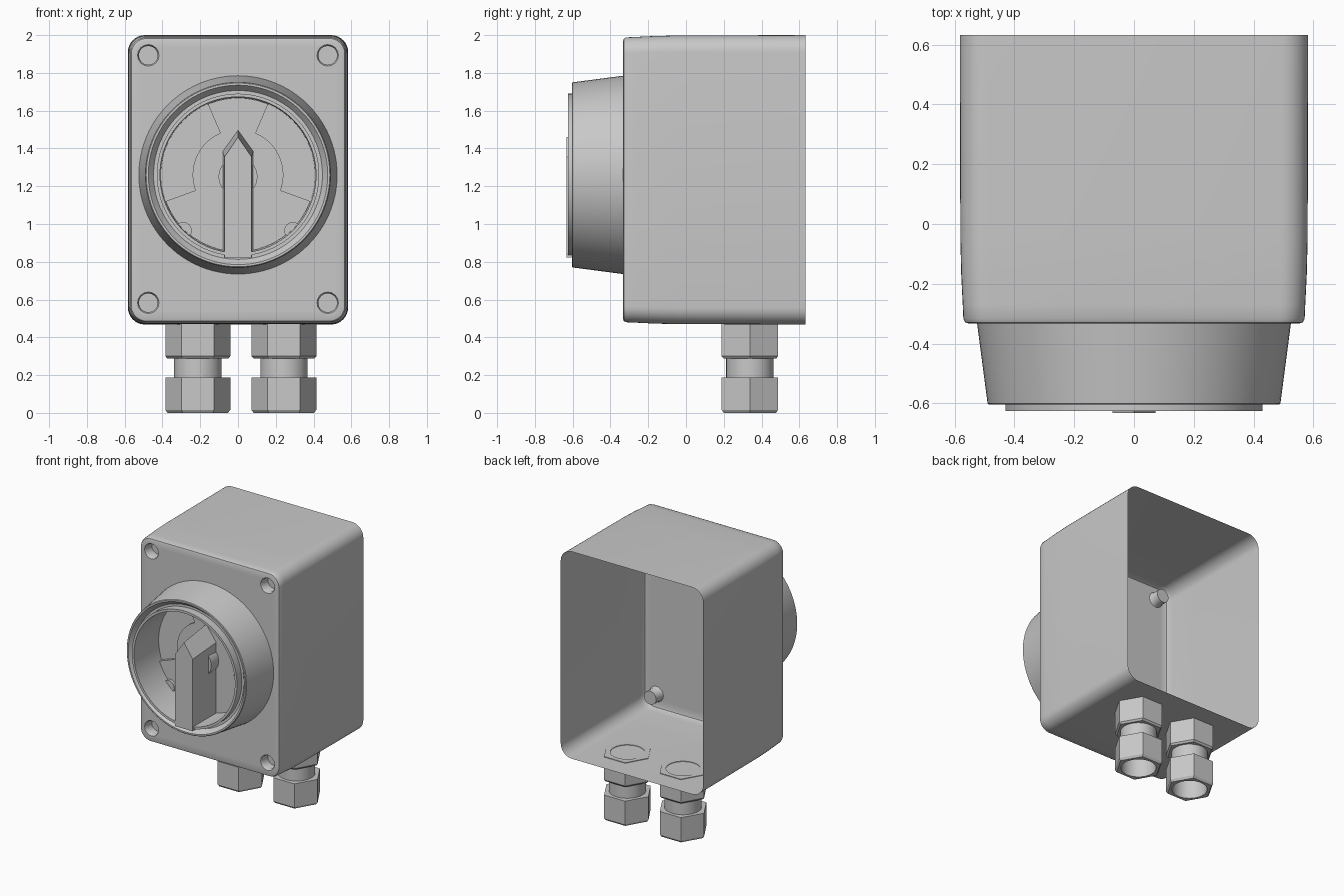
import bpy
import bmesh
from math import sin, cos, pi, radians

cube = bpy.data.objects.get("Cube")
if cube:
    bpy.data.objects.remove(cube, do_unlink=True)

grey = bpy.data.materials.new("plain grey")
grey.use_nodes = True
grey.diffuse_color = (0.58, 0.58, 0.58, 1)
grey.node_tree.nodes["Principled BSDF"].inputs["Base Color"].default_value = grey.diffuse_color

SEG = 48
DIAL_Z = 1.26


def finish(bm, name, location=(0, 0, 0)):
    """Clean the mesh, mark sharp edges and add it to the scene."""
    bmesh.ops.remove_doubles(bm, verts=bm.verts, dist=1e-5)
    bmesh.ops.recalc_face_normals(bm, faces=bm.faces)
    for f in bm.faces:
        f.smooth = True
    for e in bm.edges:
        e.smooth = len(e.link_faces) == 2 and e.calc_face_angle() < radians(30)
    mesh = bpy.data.meshes.new(name)
    bm.to_mesh(mesh)
    bm.free()
    mesh.materials.append(grey)
    obj = bpy.data.objects.new(name, mesh)
    obj.location = location
    bpy.context.collection.objects.link(obj)
    return obj


def loft(bm, rings, cap_end=False):
    """Skin a list of closed point loops; returns the vertex loops."""
    loops = [[bm.verts.new(p) for p in ring] for ring in rings]
    for a, b in zip(loops, loops[1:]):
        n = len(a)
        for i in range(n):
            j = (i + 1) % n
            bm.faces.new((a[i], a[j], b[j], b[i]))
    if cap_end:
        bm.faces.new(loops[-1])
    return loops


def circle_y(r, y, x=0, z=0, n=SEG):
    return [(x + r * cos(2 * pi * i / n), y, z + r * sin(2 * pi * i / n)) for i in range(n)]


def circle_z(r, z):
    return [(r * cos(2 * pi * i / SEG), r * sin(2 * pi * i / SEG), z) for i in range(SEG)]


def hexagon_z(r, z):
    """Hexagon with subdivided sides, corners along x."""
    pts = []
    for i in range(SEG):
        t = 2 * pi * i / SEG
        k = r * cos(pi / 6) / cos(t % (pi / 3) - pi / 6)
        pts.append((k * cos(t), k * sin(t), z))
    return pts


def rounded_rect(inset, y, steps=8):
    w, bottom, top, rad = 0.583 - inset, 0.468 + inset, 2.0 - inset, 0.09 - inset * 0.5
    corners = [(w - rad, top - rad), (rad - w, top - rad),
               (rad - w, bottom + rad), (w - rad, bottom + rad)]
    pts = []
    for q, (cx, cz) in enumerate(corners):
        for s in range(steps + 1):
            t = (q + s / steps) * pi / 2
            pts.append((cx + rad * cos(t), y, cz + rad * sin(t)))
    return pts


def prism_y(name, base, base_y, front, front_y):
    """Solid between two matching outlines given as (x, z) points."""
    bm = bmesh.new()
    loops = loft(bm, [[(x, base_y, z) for x, z in base],
                      [(x, front_y, z) for x, z in front]], cap_end=True)
    bm.faces.new(loops[0])
    return finish(bm, name)


# Enclosure: thin shell, open at the back, with four blind screw pockets
FRONT = -0.333
bm = bmesh.new()
shell = [(0, 0.632), (0.002, -0.05), (0.005, -0.17), (0.01, -0.27),
         (0.012, -0.316), (0.018, -0.329), (0.03, FRONT)]
borders = [loft(bm, [rounded_rect(i, y) for i, y in shell])[-1]]
for x in (-0.475, 0.475):
    for z in (0.583, 1.893):
        pocket = [circle_y(0.057, FRONT, x, z, 16), circle_y(0.05, FRONT + 0.012, x, z, 16),
                  circle_y(0.05, FRONT + 0.075, x, z, 16)]
        borders.append(loft(bm, pocket, cap_end=True)[0])
edges = [bm.edges.get((b[i - 1], b[i])) for b in borders for i in range(len(b))]
bmesh.ops.triangle_fill(bm, use_beauty=True, use_dissolve=False, edges=edges, normal=(0, -1, 0))
finish(bm, "enclosure")

# Dial housing: tapered collar, groove, raised ring and deep round recess
bm = bmesh.new()
dial = [(0.525, FRONT), (0.49, -0.6), (0.486, -0.604), (0.475, -0.604), (0.447, -0.57),
        (0.43, -0.57), (0.43, -0.626), (0.413, -0.626), (0.408, -0.345)]
loft(bm, [circle_y(r, y, n=96) for r, y in dial], cap_end=True)
finish(bm, "dial_housing", (0, 0, DIAL_Z))


# Raised dial plate leaving a lower sector, hub and top wedge
def arc(r, start, end, n=20):
    return [(r * cos(radians(start + (end - start) * i / n)),
             DIAL_Z + r * sin(radians(start + (end - start) * i / n))) for i in range(n + 1)]


outline = (arc(0.407, 200, 340) + arc(0.24, -20, 67)
           + arc(0.407, 67, 113) + arc(0.24, 113, 200))
prism_y("dial_plate", outline, -0.344, outline, -0.372)

# Hub behind the handle and the two small stops beside the ring
for name, r, x, z, y in (("handle_hub", 0.103, 0, 1.25, -0.46),
                         ("right_stop", 0.045, -0.29, 0.965, -0.395),
                         ("left_stop", 0.045, 0.29, 0.965, -0.395)):
    bm = bmesh.new()
    loft(bm, [circle_y(r, -0.346, x, z, 32), circle_y(r, y, x, z, 32)], cap_end=True)
    finish(bm, name)


# Pointed rotary handle
def pointer(w, bottom, shoulder, tip):
    return [(-w, bottom), (w, bottom), (w, shoulder), (0, tip), (-w, shoulder)]


prism_y("handle", pointer(0.083, 0.845, 1.385, 1.5), -0.346,
        pointer(0.072, 0.822, 1.355, 1.46), -0.632)

# Cable glands: two hex nuts joined by a round neck, bored through
for name, x in (("right_cable_gland", -0.213), ("left_cable_gland", 0.243)):
    bm = bmesh.new()
    loft(bm, [circle_z(0.115, 0.473), hexagon_z(0.172, 0.473), hexagon_z(0.172, 0.3),
              hexagon_z(0.16, 0.287), circle_z(0.125, 0.287), circle_z(0.125, 0.188),
              hexagon_z(0.172, 0.188), hexagon_z(0.172, 0.016), hexagon_z(0.16, 0),
              circle_z(0.12, 0), circle_z(0.12, 0.18), circle_z(0.115, 0.18),
              circle_z(0.115, 0.473)])
    finish(bm, name, (x, 0.338, 0))
